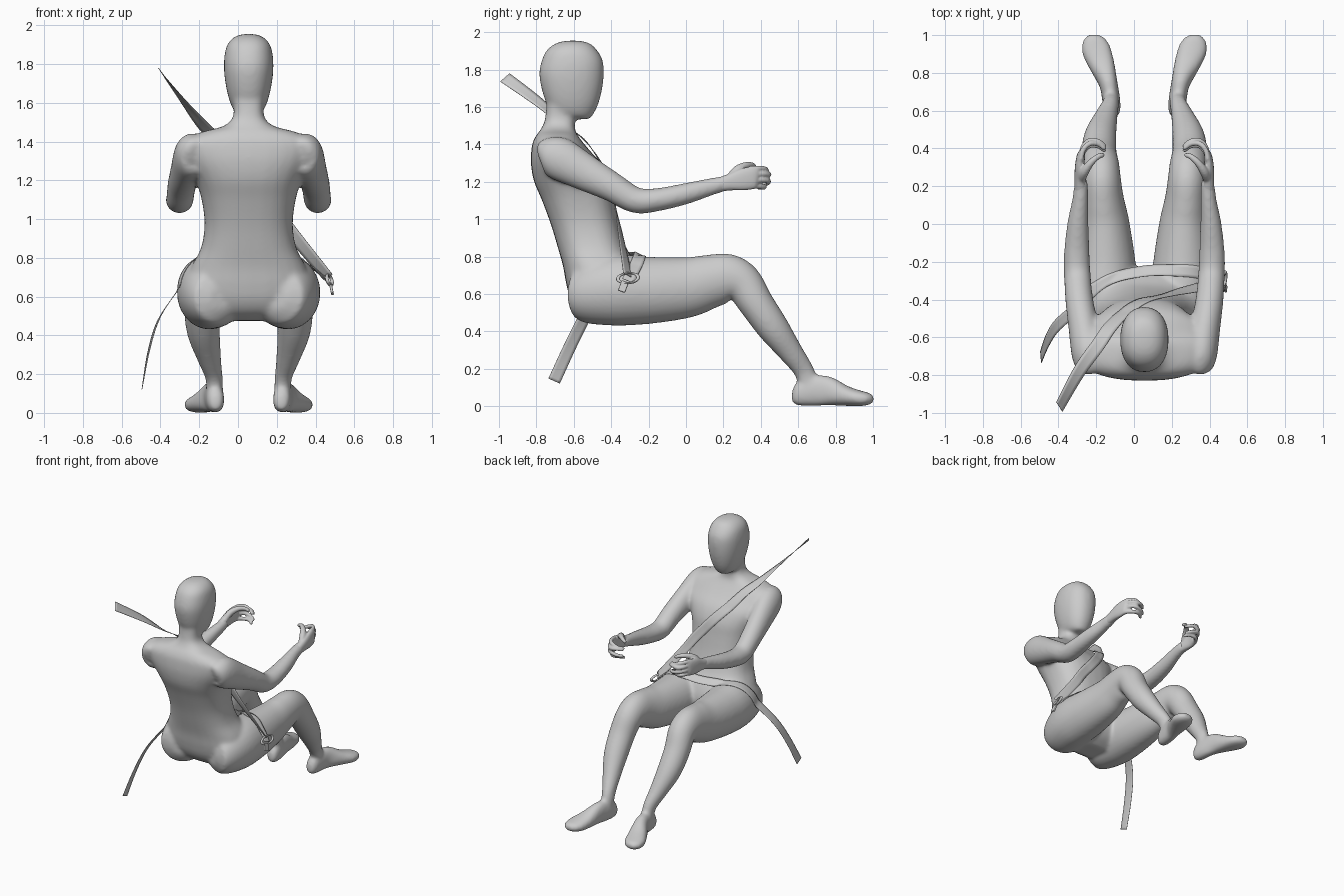
import bpy, bmesh, math
from mathutils import Vector

CX = 0.055  # body mid-plane


def spline(keys, steps=5):
    """Catmull-Rom through tuples of any length."""
    k = [Vector(p) for p in keys]
    k = [k[0]] + k + [k[-1]]
    out = []
    for i in range(1, len(k) - 2):
        a, b, c, d = k[i - 1:i + 3]
        for j in range(steps):
            t = j / steps
            out.append(0.5 * (2 * b + (c - a) * t + (2 * a - 5 * b + 4 * c - d) * t * t
                              + (3 * b - a - 3 * c + d) * t ** 3))
    return out + [k[-2]]


def tangent(pts, i):
    return (pts[min(i + 1, len(pts) - 1)].xyz - pts[max(i - 1, 0)].xyz).normalized()


def loft(bm, keys, s=1, flat=False, power=2.0, ref=(1, 0, 0), sides=28):
    """Closed tube through (side offset, y, z, half width, half depth) keys."""
    pts = spline(keys)
    for p in pts:
        p[0] = CX + s * p[0]
    rings = []
    for i, p in enumerate(pts):
        t = Vector((0, 0, 1)) if flat else tangent(pts, i)
        side = Vector(ref)
        side = (side - t * side.dot(t)).normalized()
        up = t.cross(side)
        ring = []
        for j in range(sides):
            c, d = math.cos(math.tau * j / sides), math.sin(math.tau * j / sides)
            u = math.copysign(abs(c) ** (2 / power), c) * max(p[3], 0.004)
            v = math.copysign(abs(d) ** (2 / power), d) * max(p[4], 0.004)
            ring.append(bm.verts.new(p.xyz + side * u + up * v))
        rings.append(ring)
    for r, q in zip(rings, rings[1:]):
        for j in range(sides):
            n = (j + 1) % sides
            bm.faces.new((r[j], r[n], q[n], q[j]))
    bm.faces.new(rings[0])
    bm.faces.new(rings[-1])


def finish(bm, name):
    bmesh.ops.recalc_face_normals(bm, faces=bm.faces)
    me = bpy.data.meshes.new(name)
    bm.to_mesh(me)
    bm.free()
    me.shade_smooth()
    ob = bpy.data.objects.new(name, me)
    bpy.context.collection.objects.link(ob)
    return ob


def fuse(ob, voxel, smooth):
    m = ob.modifiers.new("fuse", 'REMESH')
    m.mode, m.voxel_size, m.use_smooth_shade = 'VOXEL', voxel, True
    m = ob.modifiers.new("soften", 'SMOOTH')
    m.factor, m.iterations = 0.5, smooth


bm = bmesh.new()
# torso, shoulders and neck
loft(bm, [(0, -.43, .475, .15, .08), (0, -.43, .52, .25, .15), (0, -.43, .58, .305, .19),
          (0, -.435, .66, .325, .207), (0, -.458, .75, .298, .2), (0, -.503, .85, .247, .183),
          (0, -.54, .97, .228, .182), (0, -.577, 1.1, .243, .193), (0, -.607, 1.2, .275, .205),
          (0, -.637, 1.29, .325, .192), (0, -.668, 1.36, .345, .16), (0, -.685, 1.41, .325, .135),
          (0, -.69, 1.45, .24, .11), (0, -.685, 1.48, .13, .092),
          (0, -.675, 1.53, .08, .08), (0, -.67, 1.62, .08, .075)], flat=True, power=2.5)
# head
loft(bm, [(0, -.55, 1.535, .04, .035), (0, -.60, 1.56, .076, .105), (0, -.607, 1.62, .102, .14),
          (0, -.61, 1.70, .12, .163), (0, -.612, 1.78, .128, .173), (0, -.608, 1.85, .124, .163),
          (0, -.61, 1.905, .108, .134), (0, -.605, 1.942, .07, .088), (0, -.605, 1.955, .025, .03)],
     flat=True, power=2.25)
for s in (-1, 1):
    # leg from buttock to ankle
    loft(bm, [(.14, -.61, .60, .06, .06), (.15, -.585, .60, .118, .12), (.172, -.53, .602, .156, .162),
              (.2, -.38, .62, .168, .19), (.205, -.2, .62, .158, .18), (.21, 0, .635, .132, .163),
              (.22, .13, .668, .112, .144), (.226, .23, .685, .103, .13), (.23, .305, .655, .098, .107),
              (.24, .375, .55, .094, .094), (.233, .465, .42, .086, .086), (.205, .56, .29, .063, .066),
              (.18, .63, .19, .046, .055), (.175, .66, .10, .043, .056)], s)
    # foot
    loft(bm, [(.17, .565, .06, .02, .03), (.17, .59, .06, .042, .058), (.175, .65, .074, .048, .075),
              (.19, .74, .084, .049, .082), (.228, .85, .056, .07, .055), (.258, .93, .042, .077, .042),
              (.268, .98, .04, .058, .032), (.27, 1.005, .042, .026, .016)], s, power=2.3)
    # arm from shoulder to wrist
    loft(bm, [(.27, -.78, 1.34, .04, .05), (.28, -.75, 1.345, .08, .09),
              (.297, -.68, 1.325, .09, .115), (.322, -.55, 1.255, .08, .1),
              (.345, -.4, 1.175, .074, .08), (.355, -.27, 1.102, .071, .07),
              (.358, -.15, 1.105, .068, .062), (.352, 0, 1.137, .057, .057),
              (.34, .12, 1.17, .044, .048), (.335, .2, 1.19, .038, .042),
              (.335, .24, 1.2, .03, .04)], s)
body = finish(bm, "seated_body")
fuse(body, 0.01, 22)

# hands with curled fingers
bm = bmesh.new()
for s in (-1, 1):
    loft(bm, [(.336, .17, 1.183, .034, .037), (.34, .23, 1.197, .03, .044), (.343, .3, 1.212, .025, .058),
              (.336, .36, 1.222, .022, .06), (.33, .385, 1.222, .014, .048)], s, power=2.4)
    for z, reach, tip in ((1.27, -.005, -.01), (1.241, .01, .012), (1.208, .008, -.004), (1.175, -.015, .01)):
        r = .0145
        loft(bm, [(.336, .34, z, r, r), (.325, .395 + reach, z + .002, r, r),
                  (.292, .43 + reach, z - .003, r, r), (.245, .428 + reach, z - .01 + tip, .013, .013),
                  (.213, .405 + reach, z - .018 + tip, .011, .011),
                  (.207, .398 + reach, z - .02 + tip, .005, .005)],
             s, ref=(0, 0, 1), sides=12)
    loft(bm, [(.335, .23, 1.215, .022, .022), (.318, .275, 1.264, .024, .024), (.283, .325, 1.288, .019, .019),
              (.245, .357, 1.287, .015, .015), (.22, .365, 1.276, .012, .012), (.212, .366, 1.272, .005, .005)],
         s, ref=(0, 0, 1), sides=12)
fuse(finish(bm, "hands"), 0.006, 3)


def strap(name, keys, width):
    """Ribbon through (x, y, z, normal) keys, kept outside the body."""
    bm = bmesh.new()
    pts = spline(keys, 8)
    rows = []
    for i, p in enumerate(pts):
        w = Vector(p[3:6]).cross(tangent(pts, i)).normalized() * width
        rows.append([bm.verts.new(p.xyz + w * (j / 4 - .5)) for j in range(5)])
    for a, b in zip(rows, rows[1:]):
        for j in range(4):
            bm.faces.new((a[j], a[j + 1], b[j + 1], b[j]))
    ob = finish(bm, name)
    m = ob.modifiers.new("rest_on_body", 'SHRINKWRAP')
    m.target, m.wrap_mode, m.offset = body, 'OUTSIDE', .004
    m = ob.modifiers.new("thickness", 'SOLIDIFY')
    m.thickness, m.offset = .003, 0


# seat belt
strap("shoulder_strap", [
    (-.395, -.968, 1.758, .66, -.1, .6), (-.29, -.78, 1.62, .4, 0, .8), (-.19, -.64, 1.495, 0, .2, 1),
    (-.13, -.55, 1.43, 0, .6, .8), (-.05, -.47, 1.325, 0, .9, .4), (.06, -.405, 1.2, 0, 1, .2),
    (.18, -.375, 1.06, .1, 1, .1), (.28, -.35, .925, .4, .9, .1), (.465, -.31, .70, .6, .7, .3)], .073)
strap("lap_strap", [
    (-.493, -.705, .135, -1, 0, .2), (-.46, -.62, .32, -1, -.1, .3), (-.41, -.54, .48, -.9, -.1, .4),
    (-.32, -.46, .62, -.8, 0, .5), (-.23, -.38, .74, -.6, .3, .7), (-.12, -.29, .80, -.3, .5, .8),
    (.05, -.25, .805, 0, .5, .8), (.2, -.245, .81, .2, .4, .9), (.33, -.255, .78, .4, .2, .9),
    (.42, -.285, .72, .8, .1, .6), (.47, -.31, .67, .9, .1, .4)], .067)

# buckle frame and tongue
bpy.ops.mesh.primitive_torus_add(location=(.472, -.31, .685), rotation=(.2, math.radians(70), 0),
                                 major_radius=.048, minor_radius=.009, major_segments=24, minor_segments=8)
bpy.context.object.name = "buckle_frame"
bpy.context.object.scale = (.6, 1.15, 1)
bpy.ops.object.shade_smooth()
bpy.ops.mesh.primitive_cube_add(size=1, location=(.482, -.335, .64), rotation=(-.35, -.2, 0))
tongue = bpy.context.object
tongue.name = "buckle_tongue"
tongue.scale = (.014, .04, .06)
bpy.ops.object.transform_apply(location=False, rotation=False, scale=True)
m = tongue.modifiers.new("round", 'BEVEL')
m.width, m.segments = .005, 2
